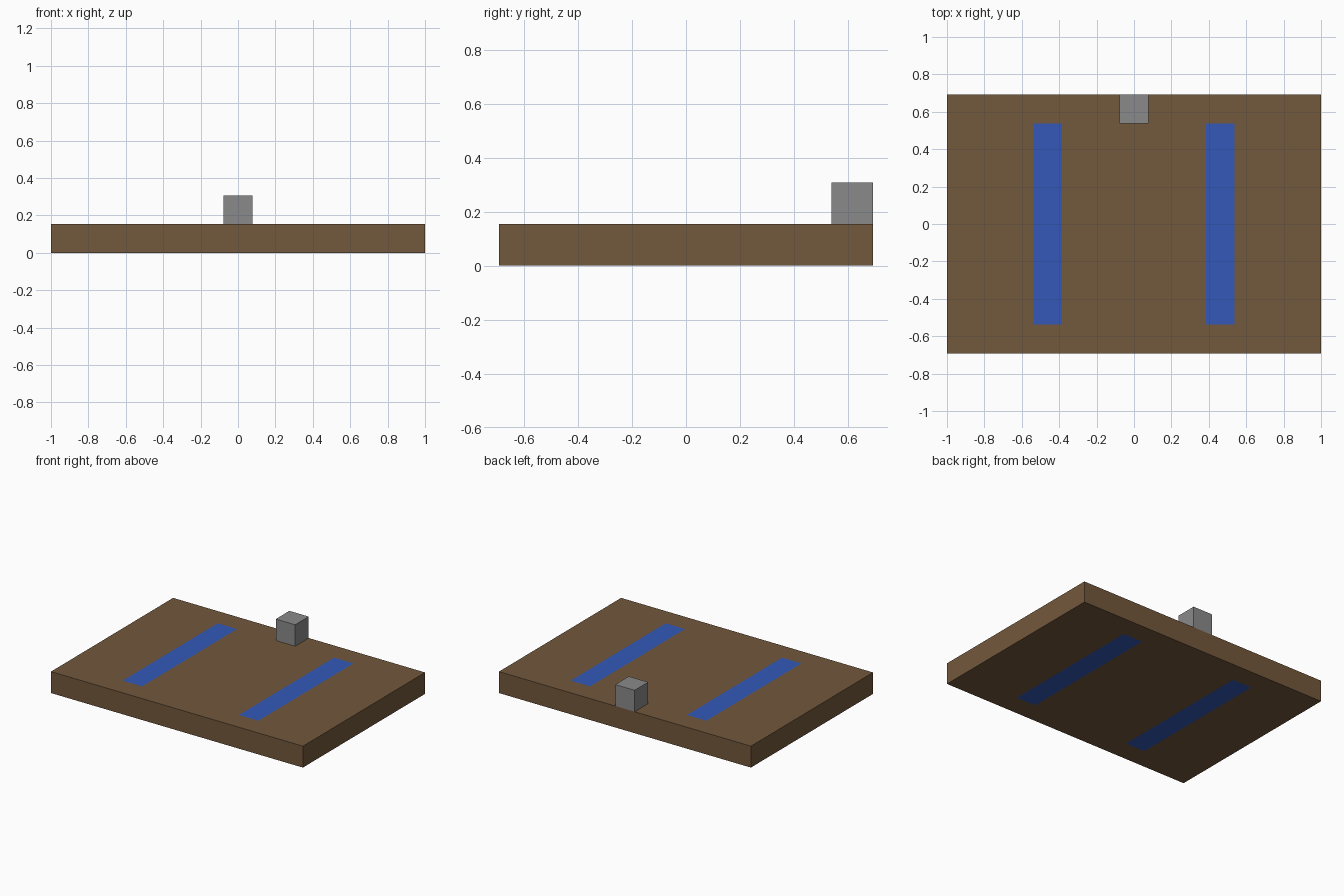
import bpy
import bmesh
from mathutils import Matrix, Vector

if "Cube" in bpy.data.objects:
    bpy.data.objects.remove(bpy.data.objects["Cube"], do_unlink=True)

U = 2 / 13  # one block unit


def material(name, rgb):
    mat = bpy.data.materials.new(name)
    mat.use_nodes = True
    mat.diffuse_color = (*rgb, 1)
    mat.node_tree.nodes["Principled BSDF"].inputs["Base Color"].default_value = (*rgb, 1)
    return mat


brown = material("earth_brown", (0.171, 0.098, 0.045))
blue = material("channel_blue", (0.033, 0.098, 0.479))
grey = material("stone_grey", (0.254, 0.254, 0.254))


def box_mesh(size, centre):
    bm = bmesh.new()
    place = Matrix.Translation(Vector(centre) * U) @ Matrix.Diagonal((*(Vector(size) * U), 1))
    bmesh.ops.create_cube(bm, size=1, matrix=place)
    return bm


def finish(bm, name, mats):
    mesh = bpy.data.meshes.new(name)
    bm.to_mesh(mesh)
    bm.free()
    for mat in mats:
        mesh.materials.append(mat)
    obj = bpy.data.objects.new(name, mesh)
    bpy.context.collection.objects.link(obj)
    return obj


# Slab, cut along the edges of the two flush strips
slab = box_mesh((13, 9, 1), (0, 0, 0.5))
cuts = [((x, 0, 0), (1, 0, 0)) for x in (-3.5, -2.5, 2.5, 3.5)]
cuts += [((0, y, 0), (0, 1, 0)) for y in (-3.5, 3.5)]
for point, normal in cuts:
    bmesh.ops.bisect_plane(slab, geom=slab.verts[:] + slab.edges[:] + slab.faces[:],
                           plane_co=Vector(point) * U, plane_no=normal)

# Strips show on both the top and the underside
slab.normal_update()
for face in slab.faces:
    c = face.calc_center_median() / U
    in_strip = 2.5 < abs(c.x) < 3.5 and abs(c.y) < 3.5
    face.material_index = int(in_strip and abs(face.normal.z) > 0.5)
finish(slab, "slab", [brown, blue])

# Small block standing at the middle of the back edge
finish(box_mesh((1, 1, 1), (0, 4, 1.5)), "back_block", [grey])
